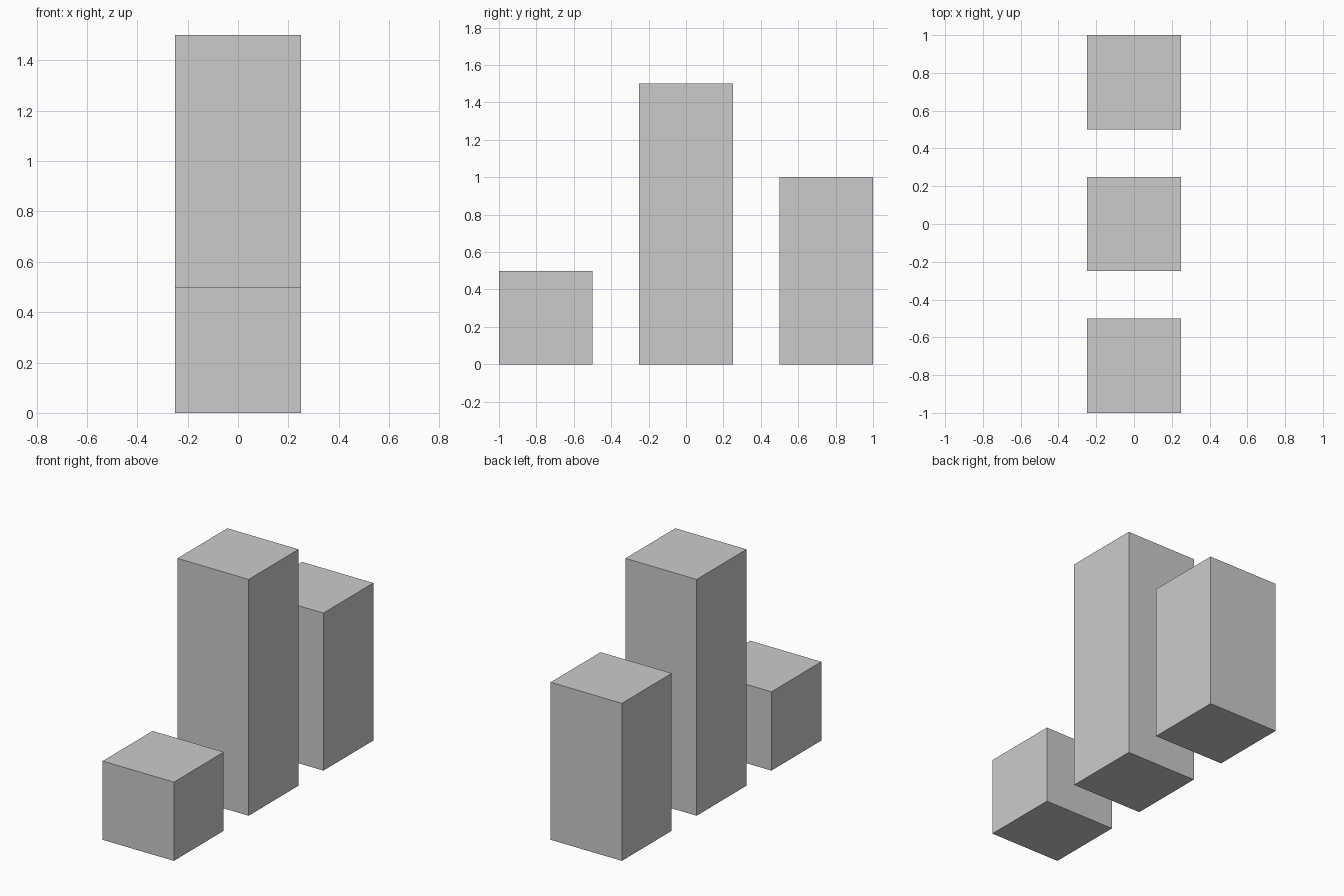
import bpy

if "Cube" in bpy.data.objects:
    bpy.data.objects.remove(bpy.data.objects["Cube"])

WIDTH = 0.5


def block(name, y, height):
    """Square column standing on the ground, centred on x = 0."""
    bpy.ops.mesh.primitive_cube_add(size=1, location=(0, y, height / 2))
    obj = bpy.context.object
    obj.name = name
    obj.scale = (WIDTH, WIDTH, height)
    bpy.ops.object.transform_apply(location=False, rotation=False, scale=True)


# Three columns in a row from front to back
for name, y, height in (("short_block", -0.75, 0.5),
                        ("tall_block", 0.0, 1.5),
                        ("medium_block", 0.75, 1.0)):
    block(name, y, height)
